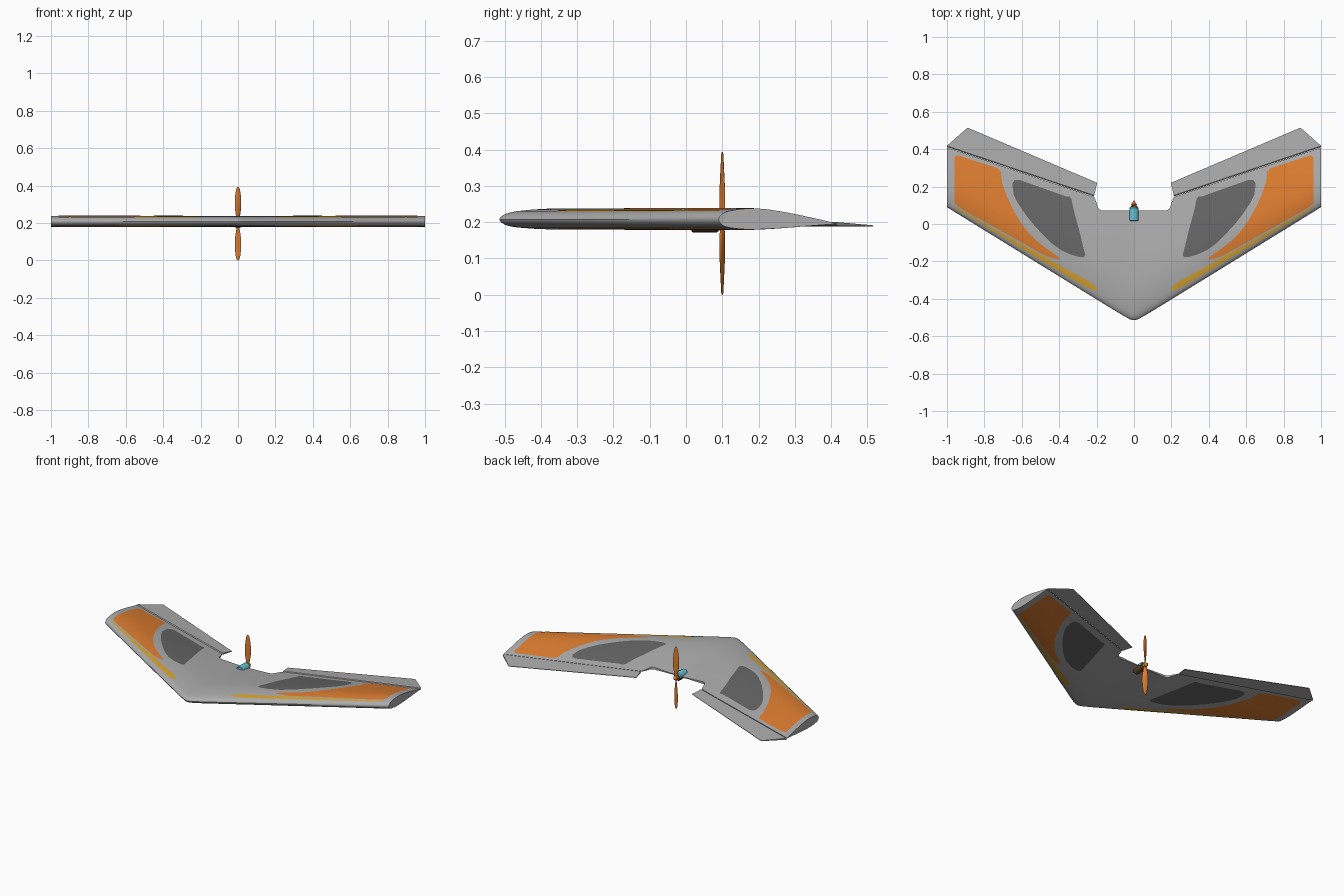
import bpy, bmesh, math
from mathutils import Vector, Matrix

if "Cube" in bpy.data.objects:
    bpy.data.objects.remove(bpy.data.objects["Cube"])


def lin(c):
    c /= 255
    return c / 12.92 if c <= 0.04045 else ((c + 0.055) / 1.055) ** 2.4


def material(name, r, g, b):
    m = bpy.data.materials.new(name)
    m.diffuse_color = (lin(r), lin(g), lin(b), 1)
    m.use_nodes = True
    m.node_tree.nodes["Principled BSDF"].inputs["Base Color"].default_value = m.diffuse_color
    return m


GREY = material("light_grey", 172, 172, 172)
DARK = material("dark_grey", 102, 102, 102)
ORANGE = material("orange", 222, 125, 48)
YELLOW = material("yellow", 214, 162, 48)
CYAN = material("cyan", 100, 195, 212)
BROWN = material("dark_brown", 95, 72, 35)

# Aerofoil: chord fraction, top height, bottom height
FOIL = [(0, .208, .208), (.004, .213, .203), (.012, .217, .198), (.03, .223, .192),
        (.055, .227, .188), (.085, .2305, .1855), (.16, .235, .182), (.22, .237, .1805),
        (.28, .238, .180), (.34, .2375, .1803), (.4, .2362, .181), (.53, .230, .1832),
        (.66, .2222, .1865), (.83, .2105, .191), (1, .198, .195)]


def lead(x):       # leading edge, rounded at the nose
    return -.527 + .617 * math.hypot(x, .02)


def trail(x):      # hinge line
    return .073 + .337 * x


def height(x, y, side):    # side 1 = top, 2 = bottom
    f = min(max((y - lead(x)) / (trail(x) - lead(x)), 0), 1)
    for a, b in zip(FOIL, FOIL[1:]):
        if f <= b[0]:
            t = (f - a[0]) / (b[0] - a[0])
            return a[side] + t * (b[side] - a[side])
    return FOIL[-1][side]


def finish(bm, name, mat, mirror=False, angle=30):
    bmesh.ops.recalc_face_normals(bm, faces=bm.faces)
    me = bpy.data.meshes.new(name)
    bm.to_mesh(me)
    bm.free()
    me.materials.append(mat)
    ob = bpy.data.objects.new(name, me)
    bpy.context.collection.objects.link(ob)
    bpy.ops.object.select_all(action='DESELECT')
    ob.select_set(True)
    bpy.context.view_layer.objects.active = ob
    bpy.ops.object.shade_smooth_by_angle(angle=math.radians(angle))
    if mirror:
        ob.modifiers.new("mirror", 'MIRROR').use_axis[0] = True
    return ob


def loft(bm, rings, caps=(True, True)):
    vs = [[bm.verts.new(p) for p in r] for r in rings]
    n = len(vs[0])
    for a, b in zip(vs, vs[1:]):
        for i in range(n):
            j = (i + 1) % n
            bm.faces.new((a[i], a[j], b[j], b[i]))
    if caps[0]:
        bm.faces.new(vs[0])
    if caps[1]:
        bm.faces.new(vs[-1])


# Wing with the rounded notch for the propeller
NOTCH = [(.17, .072), (.18, .074), (.188, .08), (.194, .09), (.2, .112), (.213, .145)]


def notch(x):
    if x <= NOTCH[0][0]:
        return .072
    for a, b in zip(NOTCH, NOTCH[1:]):
        if x <= b[0]:
            return a[1] + (x - a[0]) / (b[0] - a[0]) * (b[1] - a[1])
    return 9


stations = [0, .01, .02, .035, .06, .11] + [p[0] for p in NOTCH] + [.3 + .1 * i for i in range(8)]
rings = []
for x in stations:
    le, te = lead(x), trail(x)
    end = min(te, notch(x))
    ys = [min(le + f[0] * (te - le), end - (1 - f[0]) * .002) for f in FOIL]
    rings.append([(x, y, height(x, y, 1)) for y in ys] +
                 [(x, y, height(x, y, 2)) for y in ys[:0:-1]])
bm = bmesh.new()
loft(bm, rings, (False, True))
finish(bm, "wing", GREY, True)

# Elevons behind the hinge line
bm = bmesh.new()
sections = [((.213, .147), (.197, .22)), ((1, .412), (.89, .515))]
loft(bm, [[(*h, .1965), (h[0], h[1] + .006, .2), (*t, .1915), (*t, .1885),
           (h[0], h[1] + .006, .190)] for h, t in sections])
finish(bm, "elevon", GREY, True, 20)


# Painted panels: thin skins that follow the wing, on top and below
def panel(name, outline, mat):
    for side, label, off in ((1, "top", .0015), (2, "bottom", -.0015)):
        bm = bmesh.new()
        bm.faces.new([bm.verts.new((x, y, 0)) for x, y in outline])
        bmesh.ops.triangulate(bm, faces=bm.faces[:])
        cuts = [((x / 10, 0, 0), (1, 0, 0)) for x in range(2, 10)]
        for f, _, _ in FOIL[3:-1]:
            p, q = [Vector((x, lead(x) + f * (trail(x) - lead(x)), 0)) for x in (.15, 1)]
            d = q - p
            cuts.append((p, (-d.y, d.x, 0)))
        for co, no in cuts:
            bmesh.ops.bisect_plane(bm, geom=bm.verts[:] + bm.edges[:] + bm.faces[:],
                                   plane_co=co, plane_no=no, dist=1e-5)
        for v in bm.verts:
            v.co.z = height(v.co.x, v.co.y, side) + off
        bmesh.ops.recalc_face_normals(bm, faces=bm.faces)
        ob = finish(bm, f"{name}_{label}", mat, True)
        want = 1 if side == 1 else -1
        if ob.data.polygons[0].normal.z * want < 0:
            ob.data.flip_normals()


panel("orange_panel", [(.95, .367), (.925, .362), (.73, .298), (.712, .28), (.705, .22), (.68, .15),
                       (.645, .075), (.61, .015), (.565, -.045), (.52, -.09), (.47, -.13),
                       (.41, -.172), (.395, -.185), (.41, -.19), (.47, -.172), (.685, -.051),
                       (.9, .068), (.95, .1), (.961, .12), (.961, .355)], ORANGE)
panel("dark_panel", [(.335, .135), (.345, .148), (.365, .148), (.61, .235), (.638, .235), (.651, .215),
                     (.643, .155), (.62, .11), (.58, .05), (.535, -.005), (.485, -.06),
                     (.44, -.103), (.39, -.14), (.34, -.163), (.29, -.177), (.268, -.177),
                     (.26, -.165), (.275, -.11), (.29, -.045), (.32, .065)], DARK)
upper = [(.205, .066), (.25, .072), (.32, .065), (.45, .058), (.7, .041), (.9, .032), (.96, .03)]
lower = [(.96, .022), (.9, .022), (.7, .024), (.45, .028), (.27, .03), (.22, .038), (.192, .052)]
panel("yellow_stripe", [(x, lead(x) + d) for x, d in upper + lower], YELLOW)

# Motor, dark on its underside
AXIS = .197


def turned(name, profile, mat, n=20):
    bm = bmesh.new()
    loft(bm, [[(r * math.cos(2 * math.pi * i / n), y, AXIS + r * math.sin(2 * math.pi * i / n))
               for i in range(n)] for y, r in profile])
    return finish(bm, name, mat)


motor = turned("motor", [(.015, .022), (.018, .025), (.085, .025), (.092, .02)], CYAN)
motor.data.materials.append(BROWN)
for p in motor.data.polygons:
    if p.center.z < AXIS:
        p.material_index = 1

# Propeller hub and two twisted blades
turned("propeller_hub", [(.09, .014), (.108, .014), (.11, .011), (.12, .006), (.126, .001)], ORANGE)
bm = bmesh.new()
blade = [(0, .008, 50), (.03, .011, 40), (.06, .016, 30), (.09, .0185, 24), (.12, .018, 19),
         (.15, .0155, 15), (.175, .012, 12), (.19, .008, 10), (.197, .003, 10)]
for turn in (0, math.pi):
    spin = Matrix.Translation((0, .1, AXIS)) @ Matrix.Rotation(turn, 4, 'Y')
    rings = []
    for z, w, deg in blade:
        twist = spin @ Matrix.Rotation(math.radians(deg), 4, 'Z')
        rings.append([twist @ Vector((w * math.cos(a), min(.003, w * .4) * math.sin(a), z))
                      for a in [math.pi * i / 5 for i in range(10)]])
    loft(bm, rings)
finish(bm, "propeller_blades", ORANGE, angle=50)
